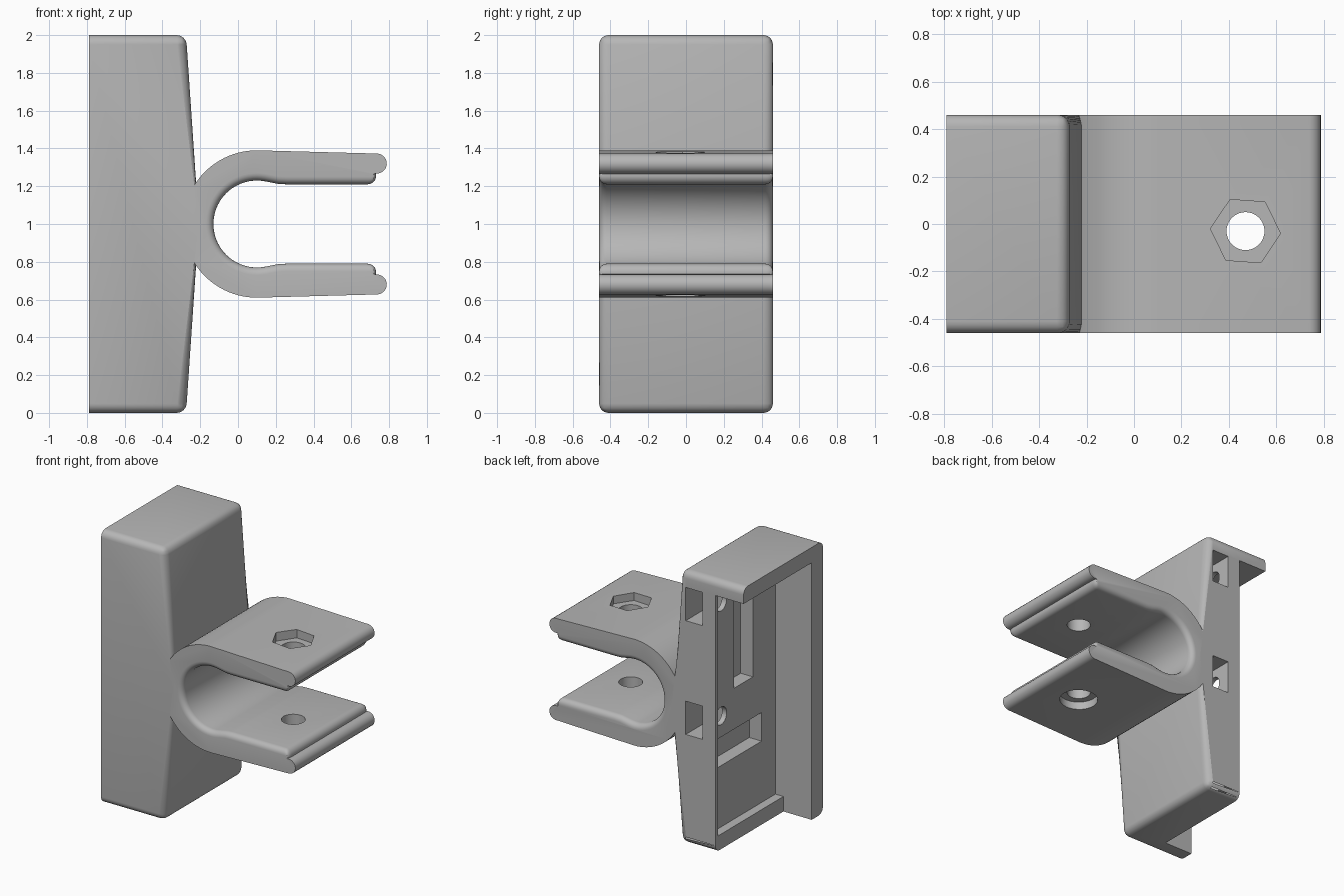
import bpy, bmesh, math
from mathutils import Matrix, Vector

cube = bpy.data.objects.get("Cube")
if cube:
    bpy.data.objects.remove(cube, do_unlink=True)

grey = bpy.data.materials.new("plastic_grey")
grey.use_nodes = True
COLOUR = (0.47, 0.47, 0.47, 1)
grey.diffuse_color = COLOUR
grey.node_tree.nodes["Principled BSDF"].inputs["Base Color"].default_value = COLOUR

HALF = 0.46  # half depth of the whole part


def make_object(name, bm):
    bmesh.ops.recalc_face_normals(bm, faces=bm.faces)
    mesh = bpy.data.meshes.new(name)
    bm.to_mesh(mesh)
    bm.free()
    obj = bpy.data.objects.new(name, mesh)
    bpy.context.collection.objects.link(obj)
    mesh.materials.append(grey)
    return obj


def loft(sections):
    """Closed skin through equal-length rings of points, capped at both ends."""
    bm = bmesh.new()
    rings = [[bm.verts.new(p) for p in s] for s in sections]
    n = len(rings[0])
    for a, b in zip(rings, rings[1:]):
        for i in range(n):
            j = (i + 1) % n
            bm.faces.new((a[i], a[j], b[j], b[i]))
    bm.faces.new(rings[0])
    bm.faces.new(rings[-1])
    return bm


def box(x, y, z):
    bm = bmesh.new()
    bmesh.ops.create_cube(bm, size=1)
    size = Matrix.Diagonal((x[1] - x[0], y[1] - y[0], z[1] - z[0], 1))
    mid = Vector((sum(x) / 2, sum(y) / 2, sum(z) / 2))
    bmesh.ops.transform(bm, matrix=Matrix.Translation(mid) @ size, verts=bm.verts)
    return bm


def prism(centre, radius, length, sides=40, axis="Z", turn=0):
    bm = bmesh.new()
    bmesh.ops.create_cone(bm, cap_ends=True, segments=sides, radius1=radius,
                          radius2=radius, depth=length)
    m = Matrix.Translation(centre) @ Matrix.Rotation(turn, 4, "Z")
    if axis == "X":
        m = m @ Matrix.Rotation(math.pi / 2, 4, "Y")
    bmesh.ops.transform(bm, matrix=m, verts=bm.verts)
    return bm


def cut(target, cutters):
    bpy.context.view_layer.objects.active = target
    for bm in cutters:
        tool = make_object("cutter", bm)
        tool.hide_render = True
        mod = target.modifiers.new("cut", "BOOLEAN")
        mod.operation, mod.solver, mod.object = "DIFFERENCE", "EXACT", tool
        bpy.ops.object.modifier_apply(modifier=mod.name)
        bpy.data.objects.remove(tool, do_unlink=True)


def smooth(obj):
    bpy.ops.object.select_all(action="DESELECT")
    obj.select_set(True)
    bpy.context.view_layer.objects.active = obj
    bpy.ops.object.shade_smooth_by_angle(angle=math.radians(32))


def arc(cx, cz, r, start, end, n):
    steps = [math.radians(start + (end - start) * i / n) for i in range(n + 1)]
    return [(cx + r * math.cos(a), cz + r * math.sin(a)) for a in steps]


# Housing: tapered block, rounded everywhere except on its open side
outline = [(-0.79, 0), (-0.275, 0), (-0.207, 1), (-0.275, 2), (-0.79, 2)]
bm = loft([[(x, y, z) for x, z in outline] for y in (-HALF, HALF)])
rounded = [e for e in bm.edges
           if max(v.co.x for v in e.verts) > -0.7
           and not all(abs(v.co.z - 1) < 0.01 for v in e.verts)]
bmesh.ops.bevel(bm, geom=rounded, offset=0.05, segments=6, profile=0.5,
                affect="EDGES", clamp_overlap=True)
housing = make_object("housing", bm)
cutters = [
    box((-1, -0.56), (-0.33, 1), (-1, 1.887)),        # stepped-back rim
    box((-1, -0.495), (-0.33, 0.43), (0.11, 1.887)),  # shallow recess
    box((-0.6, -0.395), (-0.07, 0.15), (1.07, 1.8)),  # tall pocket
    box((-0.6, -0.395), (-0.17, 0.38), (0.56, 0.77)),  # wide pocket
]
for z in (0.925, 1.76):  # side windows with screw holes
    cutters.append(box((-0.457, -0.32), (0.2, 1), (z - 0.122, z + 0.122)))
    cutters.append(prism((-0.5, 0.3, z), 0.065, 0.16, axis="X"))
cut(housing, cutters)
smooth(housing)


# Clamp: round grip with two stepped jaws
def upper_jaw(d):
    """Inner edge from tip to grip, moved outward by d."""
    lip = arc(0.735, 1.32, 0.053, 85, -100, 10)
    step = arc(0.685, 1.257, 0.047 - d * 0.4, 10, -90, 6)
    step = [(x, max(z, 1.21 + d)) for x, z in step]
    blend = [(0.26, 1.21 + d), (0.215, 1.212 + d), (0.17, 1.221 + d)]
    return lip + step + blend


def clamp_profile(d):
    jaw = upper_jaw(d)
    lower = [(x, 2 - z) for x, z in reversed(jaw)]
    inner = arc(0.1, 1, 0.23 + d, 80, 280, 40)
    outer = arc(0.1, 1, 0.39, 270, 90, 48)
    return jaw + inner + lower + outer


FILLET = 0.04
stations = []
for i in range(6):
    a = math.pi / 2 * i / 5
    stations.append((HALF - FILLET * (1 - math.cos(math.pi / 2 - a)),
                     FILLET * (1 - math.sin(math.pi / 2 - a))))
# near end, then far end, each moving from the fillet edge to the full bore
ends = [(HALF - FILLET * (1 - math.cos(t)), FILLET * (1 - math.sin(t)))
        for t in [math.pi / 2 * i / 5 for i in range(6)]]
ends = [(-y, d) for y, d in ends] + [(y, d) for y, d in reversed(ends)]
bm = loft([[(x, y, z) for x, z in clamp_profile(d)] for y, d in ends])
clamp = make_object("clamp", bm)
bolt = (0.47, -0.03)
cut(clamp, [
    prism((*bolt, 1), 0.08, 2),                                    # bolt hole
    prism((*bolt, 1.42), 0.148, 0.2, 6, turn=math.radians(-34)),   # nut pocket
    prism((*bolt, 0.575), 0.13, 0.2),                              # bolt head seat
])
smooth(clamp)
